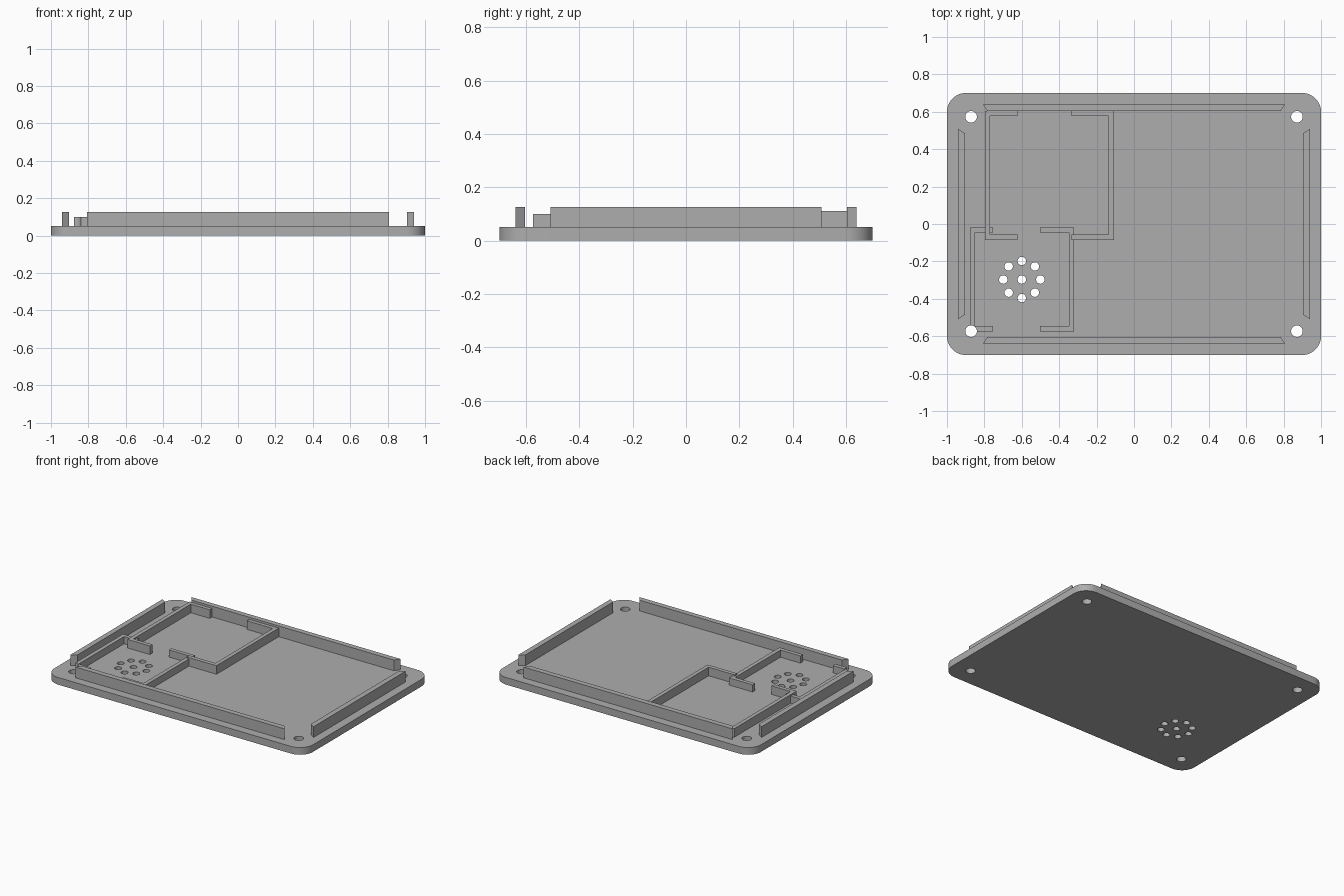
import bpy, bmesh
from math import pi, cos, sin

if "Cube" in bpy.data.objects:
    bpy.data.objects.remove(bpy.data.objects["Cube"], do_unlink=True)

GREY = (0.42, 0.42, 0.42, 1)
plastic = bpy.data.materials.new("grey plastic")
plastic.use_nodes = True
plastic.diffuse_color = GREY
plastic.node_tree.nodes["Principled BSDF"].inputs["Base Color"].default_value = GREY

TOP = 0.05     # upper face of the plate
SINK = 0.005   # walls are rooted slightly into the plate


def prism(bm, outline, z0, z1):
    """Extrude a closed plan outline from z0 to z1."""
    face = bm.faces.new([bm.verts.new((x, y, z0)) for x, y in outline])
    ext = bmesh.ops.extrude_face_region(bm, geom=[face])
    verts = [v for v in ext["geom"] if isinstance(v, bmesh.types.BMVert)]
    bmesh.ops.translate(bm, vec=(0, 0, z1 - z0), verts=verts)
    bmesh.ops.recalc_face_normals(bm, faces=bm.faces)


def solid(name, outlines, z0, z1):
    bm = bmesh.new()
    for outline in outlines:
        prism(bm, outline, z0, z1)
    mesh = bpy.data.meshes.new(name)
    bm.to_mesh(mesh)
    bm.free()
    mesh.materials.append(plastic)
    ob = bpy.data.objects.new(name, mesh)
    bpy.context.collection.objects.link(ob)
    return ob


def arc(cx, cy, r, start, end, n):
    steps = [start + (end - start) * i / n for i in range(n + 1)]
    return [(cx + r * cos(a), cy + r * sin(a)) for a in steps]


def circle(cx, cy, r, n=32):
    return arc(cx, cy, r, 0, 2 * pi, n)[:-1]


def rounded_rect(hx, hy, r):
    pts = []
    for i, (sx, sy) in enumerate([(1, 1), (-1, 1), (-1, -1), (1, -1)]):
        pts += arc(sx * (hx - r), sy * (hy - r), r, i * pi / 2, (i + 1) * pi / 2, 12)
    return pts


def brackets(x0, x1, y0, y1, gap0, gap1, t=0.028):
    """Two facing C-shaped walls with a gap between their tabs."""
    def c_shape(x, tip, w):
        return [(x, y0), (tip, y0), (tip, y0 + t), (x + w, y0 + t),
                (x + w, y1 - t), (tip, y1 - t), (tip, y1), (x, y1)]
    return [c_shape(x0, gap0, t), c_shape(x1, gap1, -t)]


def cut(ob, cutter):
    mod = ob.modifiers.new("holes", 'BOOLEAN')
    mod.operation = 'DIFFERENCE'
    mod.solver = 'EXACT'
    mod.object = cutter
    bpy.context.view_layer.objects.active = ob
    bpy.ops.object.modifier_apply(modifier=mod.name)


# Plate with rounded corners
plate = solid("base_plate", [rounded_rect(1, 0.7, 0.1)], 0, TOP)

# Locating rails along the four edges, with mitred ends
for name, s in (("back_rail", 1), ("front_rail", -1)):
    solid(name, [[(-0.808, s * 0.64), (0.808, s * 0.64),
                  (0.783, s * 0.603), (-0.783, s * 0.603)]], TOP - SINK, 0.125)
for name, s in (("left_rail", 1), ("right_rail", -1)):
    solid(name, [[(s * 0.94, -0.508), (s * 0.94, 0.508),
                  (s * 0.903, 0.485), (s * 0.903, -0.485)]], TOP - SINK, 0.125)

# Component holders
solid("large_holder", brackets(-0.797, -0.107, -0.085, 0.605, -0.622, -0.335),
      TOP - SINK, 0.11)
small = solid("small_holder", brackets(-0.877, -0.32, -0.574, -0.018, -0.753, -0.503),
              TOP - SINK, 0.1)

# Screw holes and speaker grille
holes = [circle(x, y, 0.031) for x in (-0.871, 0.871) for y in (-0.573, 0.573)]
grille = [(-0.6, -0.297)] + arc(-0.6, -0.297, 0.099, 0, 2 * pi, 8)[:-1]
holes += [circle(x, y, 0.0225, 24) for x, y in grille]
cutter = solid("hole_cutter", holes, -0.1, 0.2)
cutter.hide_render = True
cut(plate, cutter)
cut(small, cutter)
bpy.data.objects.remove(cutter, do_unlink=True)

# Smooth the round corners and hole walls, keep edges crisp
for ob in (plate, small):
    bpy.ops.object.select_all(action='DESELECT')
    ob.select_set(True)
    bpy.context.view_layer.objects.active = ob
    bpy.ops.object.shade_smooth_by_angle(angle=pi / 6)
